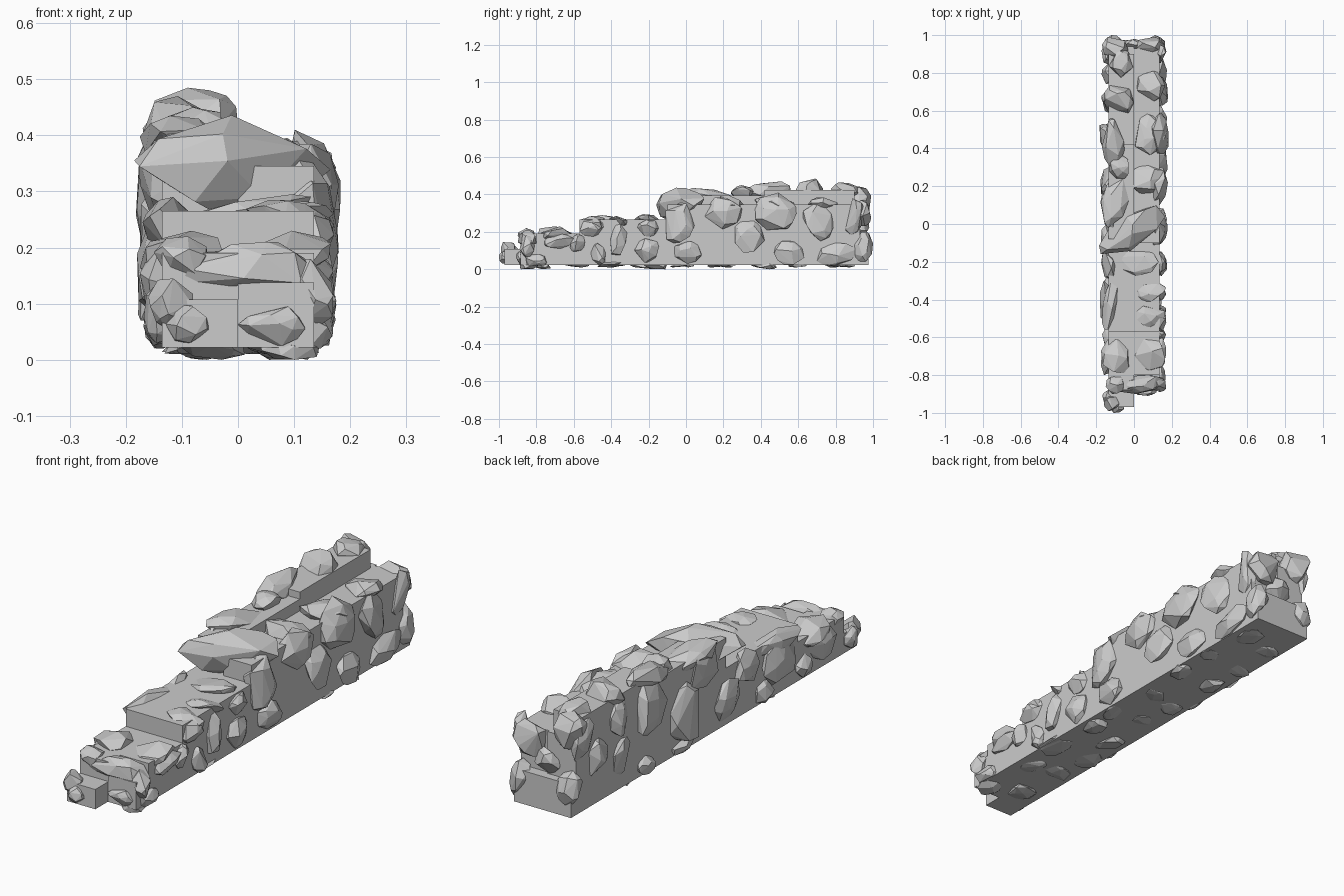
import bpy, bmesh, random
from mathutils import Vector, Euler

random.seed(7)


def finish(bm, name):
    bmesh.ops.recalc_face_normals(bm, faces=bm.faces)
    me = bpy.data.meshes.new(name)
    bm.to_mesh(me)
    bm.free()
    ob = bpy.data.objects.new(name, me)
    bpy.context.collection.objects.link(ob)
    return ob


def core(name, x0, x1, steps, y_end):
    """Stepped wall strip: steps are (start y, top z)."""
    base = 0.022
    prof = [(steps[0][0], base)]
    for i, (y, z) in enumerate(steps):
        nxt = steps[i + 1][0] if i + 1 < len(steps) else y_end
        prof += [(y, z), (nxt, z)]
    prof.append((y_end, base))
    bm = bmesh.new()
    f = bm.faces.new([bm.verts.new((x0, y, z)) for y, z in prof])
    r = bmesh.ops.extrude_face_region(bm, geom=[f])
    vs = [g for g in r["geom"] if isinstance(g, bmesh.types.BMVert)]
    bmesh.ops.translate(bm, verts=vs, vec=(x1 - x0, 0, 0))
    return finish(bm, name)


def add_rock(bm, c, r, n=19):
    """Faceted stone: hull of scattered points, fitted to half sizes r."""
    rot = Euler([random.uniform(-0.3, 0.3) for _ in range(3)]).to_matrix()
    pts = []
    while len(pts) < n:
        v = Vector([random.gauss(0, 1) for _ in range(3)]).normalized()
        if all((v - p).length > 0.42 for p in pts):
            pts.append(v)
    pts = [rot @ Vector((v.x * r[0], v.y * r[1], v.z * r[2])) for v in pts]
    for k in range(3):
        lo, hi = min(p[k] for p in pts), max(p[k] for p in pts)
        for p in pts:
            p[k] = c[k] + ((p[k] - lo) / (hi - lo) * 2 - 1) * r[k]
    vs = [bm.verts.new(p) for p in pts]
    bmesh.ops.convex_hull(bm, input=vs)


def rocks(name, items):
    bm = bmesh.new()
    for c, r in items:
        add_rock(bm, c, r)
    return finish(bm, name)


# mortar core, two stepped strips
core("wall_core_left", -0.135, 0, [(-0.97, 0.107), (-0.88, 0.19), (-0.57, 0.265),
     (-0.08, 0.395), (0.42, 0.425), (0.9, 0.345), (0.94, 0.165)], 0.975)
core("wall_core_right", 0, 0.135, [(-0.885, 0.138), (-0.8, 0.19), (-0.57, 0.265),
     (-0.1, 0.345), (0.93, 0.165)], 0.975)

# stones on the right face: y, z, half length, half height
right = [(-.8, .05, .06, .03), (-.68, .15, .08, .04), (-.58, .14, .04, .05),
         (-.47, .08, .04, .06), (-.36, .17, .045, .095), (-.21, .1, .065, .065),
         (-.2, .22, .06, .045), (-.03, .25, .08, .11), (.01, .09, .075, .06),
         (.2, .3, .1, .085), (.34, .18, .08, .09), (.48, .31, .11, .1),
         (.55, .09, .08, .065), (.71, .26, .085, .11), (.81, .08, .11, .06),
         (.9, .28, .05, .1), (-.85, .12, .04, .06), (-.5, .22, .07, .045)]
rocks("right_stones", [((.135, y, z), (.026 + .22 * min(a, b), a, b)) for y, z, a, b in right])

# stones on the left face
left = [(.8, .22, .06, .08), (.64, .16, .05, .09), (.47, .06, .06, .04),
        (.42, .3, .11, .11), (.21, .19, .09, .12), (.06, .33, .12, .09),
        (-.08, .13, .08, .1), (-.22, .22, .08, .07), (-.33, .07, .05, .045),
        (-.43, .18, .13, .1), (-.6, .08, .05, .045), (-.71, .14, .09, .075),
        (-.92, .08, .04, .05), (.22, .05, .07, .03), (.65, .34, .06, .08),
        (.9, .33, .06, .09)]
rocks("left_stones", [((-.135, y, z), (.025 + .2 * min(a, b), a, b)) for y, z, a, b in left])

# stones along the stepped top: x, y, z, half sizes
top_back = [(-.07, .85, .42, .065, .075, .045), (-.08, .66, .43, .08, .075, .055),
            (.09, .73, .345, .075, .08, .04), (-.11, .43, .42, .06, .13, .05),
            (.09, .48, .345, .085, .115, .045), (.07, .24, .345, .1, .08, .05),
            (-.1, .12, .39, .075, .14, .045), (-.08, .3, .41, .05, .06, .04)]
top_front = [(.01, -.2, .26, .12, .075, .035), (-.12, -.42, .24, .05, .14, .05),
             (.09, -.36, .255, .08, .05, .03), (.09, -.49, .25, .075, .06, .035),
             (-.1, -.7, .18, .075, .09, .05), (.08, -.69, .18, .085, .085, .05),
             (.03, -.85, .16, .13, .05, .05), (-.1, -.85, .18, .05, .05, .04)]
rocks("top_stones", [(t[:3], t[3:]) for t in top_back + top_front])

# big slanted stone at the step
big = rocks("step_stone", [((-.01, -.04, .35), (.175, .1, .09))])
for v in big.data.vertices:
    v.co.z = min(v.co.z, .44 - .45 * max(0, v.co.x + .02))
    v.co.y += .35 * (v.co.x + .01)

# stones on both ends
rocks("end_stones", [((-.09, -.955, .065), (.04, .045, .035)),
                     ((.06, -.88, .06), (.06, .03, .035)),
                     ((-.12, -.95, .1), (.04, .04, .045)),
                     ((.09, .94, .3), (.075, .05, .07)),
                     ((-.1, .93, .37), (.07, .06, .075)),
                     ((.12, .95, .12), (.045, .05, .08)),
                     ((-.11, .95, .14), (.05, .05, .07)),
                     ((0, .94, .22), (.06, .04, .06))])

# stones poking out underneath
under = []
for i in range(9):
    for x in (-.07, .07):
        y = -.8 + i * .2 + random.uniform(-.04, .04)
        under.append(((x + random.uniform(-.03, .03), y, .025),
                      (random.uniform(.04, .06), random.uniform(.04, .08),
                       .025 if i % 3 == 0 else .015)))
rocks("bottom_stones", under)
